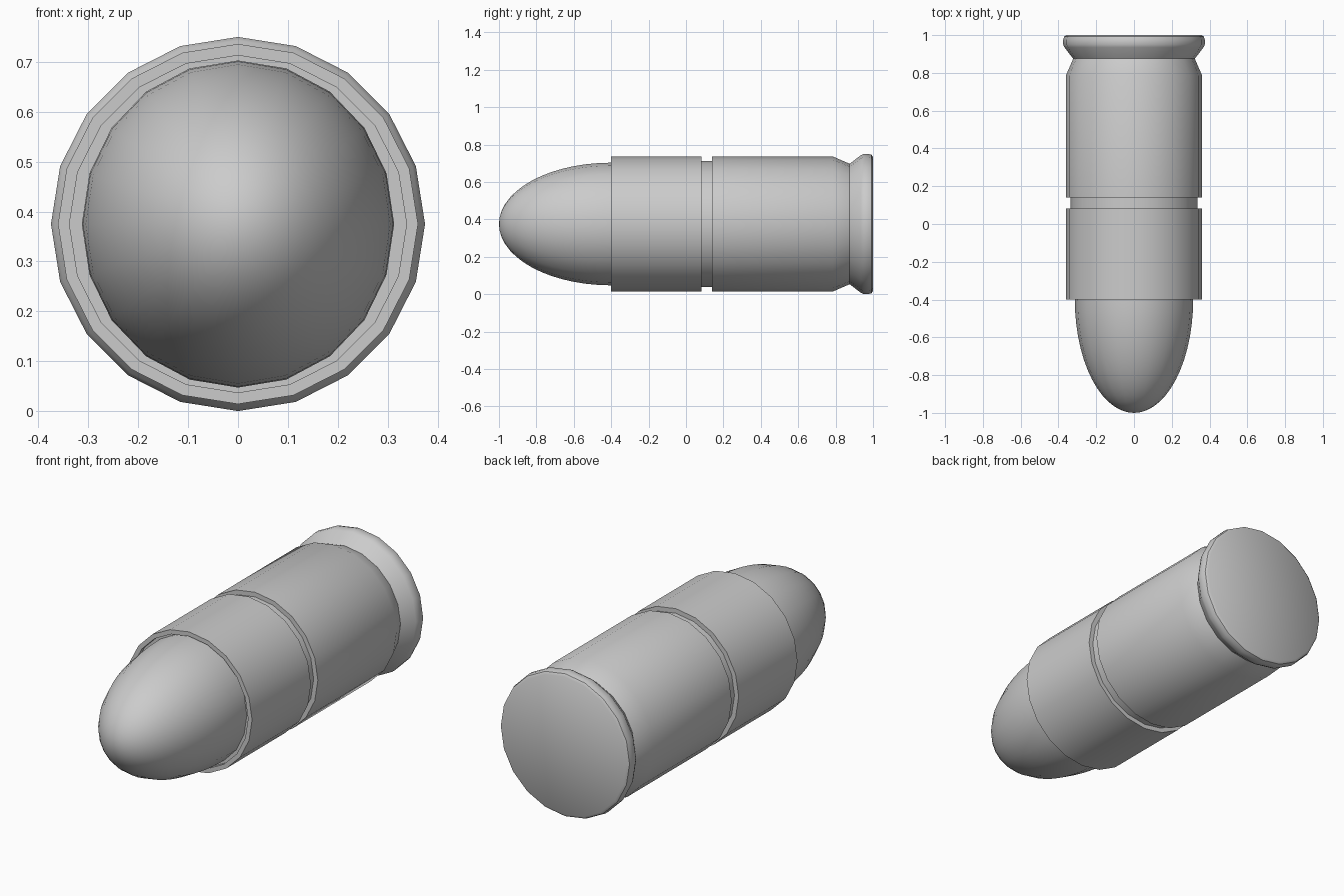
import bpy, bmesh, math

if "Cube" in bpy.data.objects:
    bpy.data.objects.remove(bpy.data.objects["Cube"])

SIDES = 20
CENTRE_Z = 0.375


def lathe(name, profile, x_scale=1.0, angle=35):
    """Revolve (y, radius) points around the y axis, closing ends at radius 0."""
    bm = bmesh.new()
    rings = []
    for y, r in profile:
        if r == 0:
            rings.append([bm.verts.new((0, y, CENTRE_Z))])
            continue
        ring = []
        for i in range(SIDES):
            a = 2 * math.pi * i / SIDES
            ring.append(bm.verts.new((x_scale * r * math.sin(a), y, CENTRE_Z + r * math.cos(a))))
        rings.append(ring)
    for a, b in zip(rings, rings[1:]):
        for i in range(SIDES):
            j = (i + 1) % SIDES
            if len(a) == 1:
                bm.faces.new((a[0], b[i], b[j]))
            elif len(b) == 1:
                bm.faces.new((a[i], b[0], a[j]))
            else:
                bm.faces.new((a[i], b[i], b[j], a[j]))
    bmesh.ops.recalc_face_normals(bm, faces=bm.faces)
    mesh = bpy.data.meshes.new(name)
    bm.to_mesh(mesh)
    bm.free()
    obj = bpy.data.objects.new(name, mesh)
    bpy.context.collection.objects.link(obj)
    bpy.ops.object.select_all(action='DESELECT')
    obj.select_set(True)
    bpy.context.view_layer.objects.active = obj
    bpy.ops.object.shade_smooth_by_angle(angle=math.radians(angle))
    return obj


# Casing: recessed mouth, body, crimp groove, extractor groove, rounded rim
lathe("casing", [
    (-0.375, 0.0), (-0.375, 0.338), (-0.40, 0.338), (-0.40, 0.361),
    (0.083, 0.361), (0.083, 0.337), (0.14, 0.337), (0.14, 0.361),
    (0.785, 0.361), (0.875, 0.322), (0.935, 0.368), (0.95, 0.375),
    (0.975, 0.375), (0.992, 0.37), (1.0, 0.358), (1.0, 0.0)])

# Projectile: slightly narrow half ellipsoid seated in the mouth
STEPS = 14
nose = []
for k in range(STEPS + 1):
    t = math.pi / 2 * k / STEPS
    nose.append((-0.4 - 0.6 * math.cos(t), 0.328 * math.sin(t)))
lathe("projectile", nose + [(-0.36, 0.328), (-0.36, 0.0)], x_scale=0.955)
